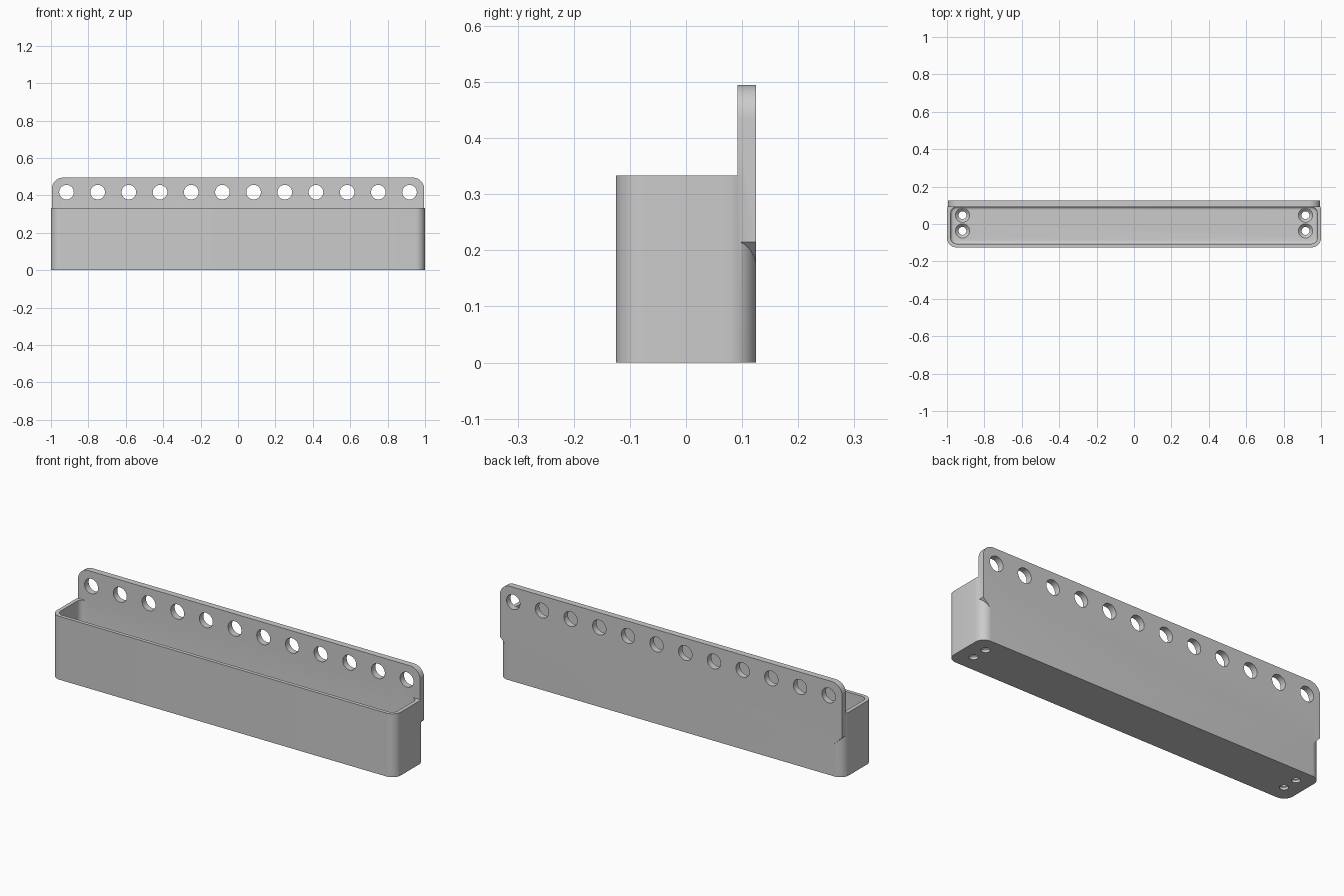
import bpy, bmesh, math
from mathutils import Matrix

if "Cube" in bpy.data.objects:
    bpy.data.objects.remove(bpy.data.objects["Cube"])

grey = bpy.data.materials.new("plain grey")
grey.use_nodes = True
grey.diffuse_color = (0.6, 0.6, 0.6, 1)
grey.node_tree.nodes["Principled BSDF"].inputs["Base Color"].default_value = (0.6, 0.6, 0.6, 1)


def make_object(name, bm):
    bmesh.ops.recalc_face_normals(bm, faces=bm.faces)
    mesh = bpy.data.meshes.new(name)
    bm.to_mesh(mesh)
    bm.free()
    mesh.materials.append(grey)
    obj = bpy.data.objects.new(name, mesh)
    bpy.context.collection.objects.link(obj)
    return obj


def box(low, high):
    bm = bmesh.new()
    size = [h - l for l, h in zip(low, high)]
    mid = [(h + l) / 2 for l, h in zip(low, high)]
    bmesh.ops.create_cube(bm, size=1, matrix=Matrix.Translation(mid) @ Matrix.Diagonal((*size, 1)))
    return bm


def bevel(bm, test, radius, segments):
    edges = [e for e in bm.edges if test(*[v.co for v in e.verts])]
    bmesh.ops.bevel(bm, geom=edges, offset=radius, offset_type='OFFSET',
                    segments=segments, profile=0.5, affect='EDGES')


def upright(a, b):
    return abs(a.z - b.z) > 0.1


def add_cylinder(bm, location, r1, r2, depth, turn=0):
    place = Matrix.Translation(location) @ Matrix.Rotation(turn, 4, 'X')
    bmesh.ops.create_cone(bm, cap_ends=True, segments=40, radius1=r1, radius2=r2,
                          depth=depth, matrix=place)


def boolean(target, tool, operation):
    mod = target.modifiers.new(tool.name, 'BOOLEAN')
    mod.operation, mod.solver, mod.object = operation, 'EXACT', tool
    bpy.context.view_layer.objects.active = target
    bpy.ops.object.modifier_apply(modifier=mod.name)
    bpy.data.objects.remove(tool)


# Bin body with rounded upright corners
bm = box((-1, -0.125, 0), (1, 0.125, 0.333))
bevel(bm, upright, 0.05, 10)
tray = make_object("wall_bin", bm)

# Back plate: rounded top corners, sloped lower corners
bm = box((-0.995, 0.092, 0.17), (0.995, 0.125, 0.495))
bevel(bm, lambda a, b: min(a.z, b.z) > 0.4 and abs(a.y - b.y) > 0.01, 0.06, 10)
bevel(bm, lambda a, b: max(a.z, b.z) < 0.2 and abs(a.y - b.y) > 0.01, 0.045, 1)
boolean(tray, make_object("back_plate", bm), 'UNION')

# Inner cavity with rounded corners and a filleted floor
floor = 0.03
bm = box((-0.98, -0.106, floor), (0.98, 0.092, 0.6))
bevel(bm, upright, 0.032, 8)
bevel(bm, lambda a, b: max(a.z, b.z) < floor + 0.001, 0.015, 4)
boolean(tray, make_object("cavity_cutter", bm), 'DIFFERENCE')

# Row of holes through the back plate
bm = bmesh.new()
for i in range(12):
    add_cylinder(bm, (-0.917 + i * 1.834 / 11, 0.11, 0.417), 0.039, 0.039, 0.1, math.pi / 2)
boolean(tray, make_object("plate_hole_cutter", bm), 'DIFFERENCE')

# Countersunk screw holes in the floor
for name, height, r1, r2, depth in (("screw_cutter", 0.02, 0.021, 0.021, 0.08),
                                    ("countersink_cutter", 0.0225, 0.018, 0.043, 0.025)):
    bm = bmesh.new()
    for x in (-0.917, 0.917):
        for y in (-0.037, 0.047):
            add_cylinder(bm, (x, y, height), r1, r2, depth)
    boolean(tray, make_object(name, bm), 'DIFFERENCE')

# Smooth the curves, keep the edges sharp
bpy.ops.object.select_all(action='DESELECT')
tray.select_set(True)
bpy.context.view_layer.objects.active = tray
bpy.ops.object.shade_smooth_by_angle(angle=math.radians(30))
